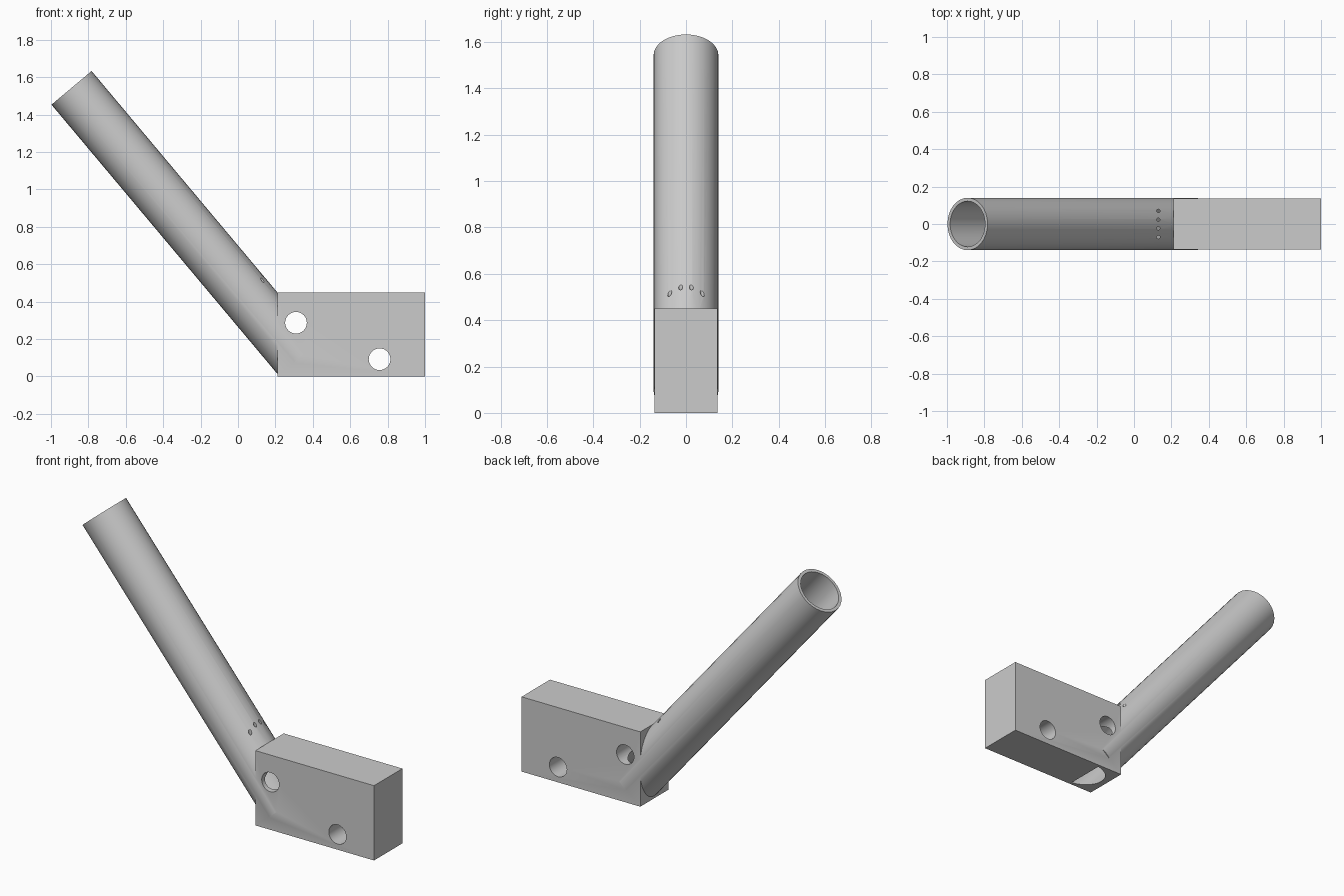
import bpy, math
from mathutils import Vector

if "Cube" in bpy.data.objects:
    bpy.data.objects.remove(bpy.data.objects["Cube"], do_unlink=True)

metal = bpy.data.materials.new("light_grey")
metal.use_nodes = True
GREY = (0.6, 0.6, 0.6, 1)
metal.diffuse_color = GREY
metal.node_tree.nodes["Principled BSDF"].inputs["Base Color"].default_value = GREY


def cylinder(name, start, end, radius, sides=32):
    """Cylinder running from start to end."""
    start, end = Vector(start), Vector(end)
    axis = end - start
    bpy.ops.mesh.primitive_cylinder_add(
        vertices=sides, radius=radius, depth=axis.length,
        location=(start + end) / 2,
        rotation=axis.to_track_quat('Z', 'Y').to_euler())
    ob = bpy.context.object
    ob.name = name
    ob.data.materials.append(metal)
    return ob


def combine(target, tool, operation):
    """Apply a boolean and discard the tool."""
    mod = target.modifiers.new(operation, 'BOOLEAN')
    mod.operation, mod.solver, mod.object = operation, 'EXACT', tool
    bpy.context.view_layer.objects.active = target
    bpy.ops.object.modifier_apply(modifier=mod.name)
    bpy.data.objects.remove(tool, do_unlink=True)


# Mounting block
bpy.ops.mesh.primitive_cube_add(size=1, location=(0.605, 0, 0.225))
block = bpy.context.object
block.name = "block_with_angled_tube"
block.scale = (0.79, 0.27, 0.45)
bpy.ops.object.transform_apply(location=True, rotation=True, scale=True)
block.data.materials.append(metal)

# Slanted tube joined to the block
top = Vector((-0.89, 0, 1.543))
down = Vector((math.cos(math.radians(50)), 0, -math.sin(math.radians(50))))
combine(block, cylinder("tube", top, top + down * 1.89, 0.14), 'UNION')

# Bore, breaking out through the underside of the block
combine(block, cylinder("bore", top - down * 0.1, top + down * 1.99, 0.122), 'DIFFERENCE')

# Bolt holes through the block
for x, z in ((0.31, 0.287), (0.757, 0.092)):
    combine(block, cylinder("bolt_hole", (x, -0.3, z), (x, 0.3, z), 0.058), 'DIFFERENCE')

# Row of small drain holes in the upper wall of the tube
for y in (-0.07, -0.023, 0.023, 0.07):
    combine(block, cylinder("drain_hole", (0.13, y, 0.42), (0.13, y, 0.6), 0.009, 12), 'DIFFERENCE')

# Smooth round walls, crisp edges
bpy.ops.object.select_all(action='DESELECT')
block.select_set(True)
bpy.context.view_layer.objects.active = block
bpy.ops.object.shade_smooth_by_angle(angle=math.radians(31))
